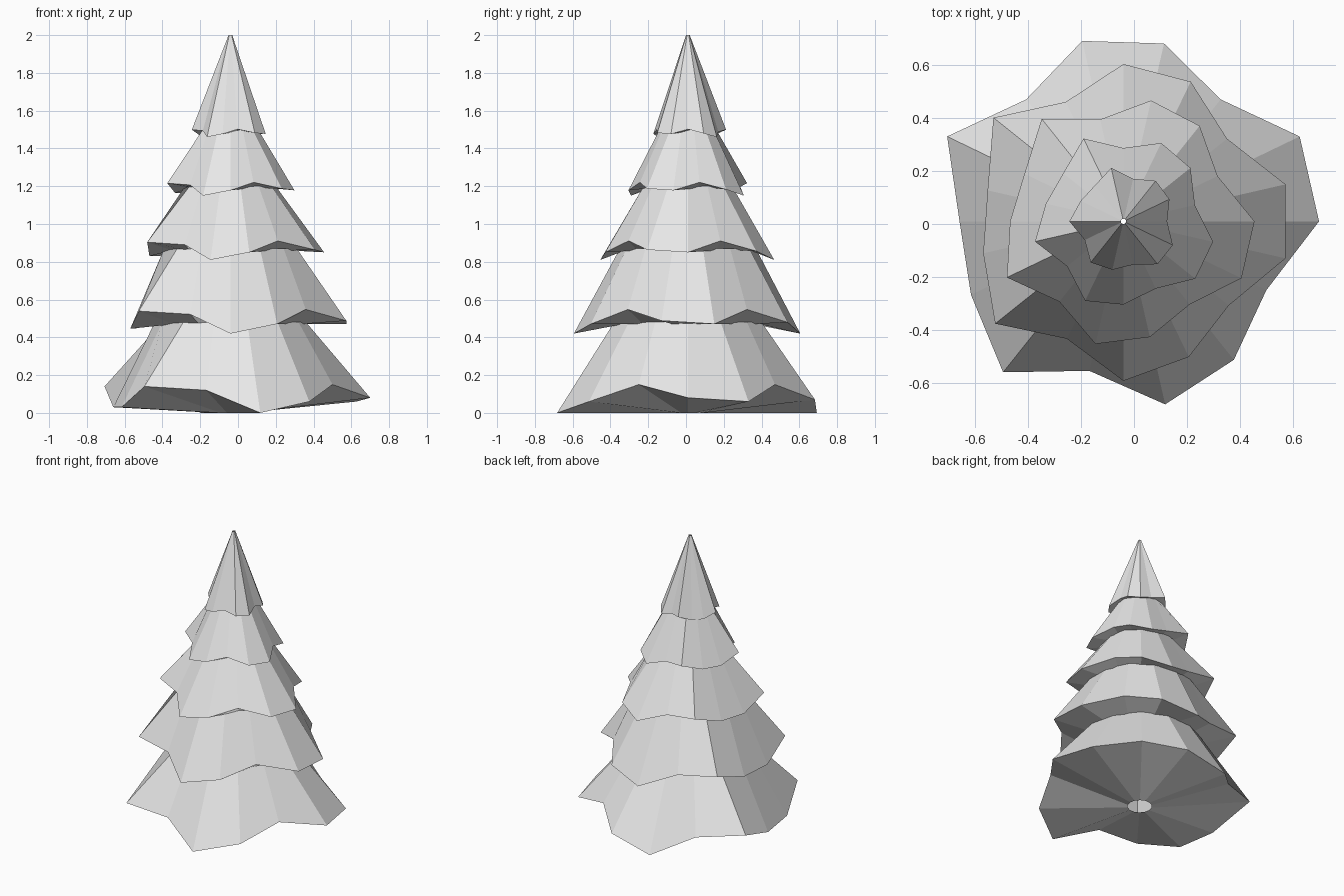
import bpy, bmesh
from math import cos, sin, tau
from mathutils import Vector

cube = bpy.data.objects.get("Cube")
if cube:
    bpy.data.objects.remove(cube)

# Single flat colour
foliage = bpy.data.materials.new("pale_grey")
foliage.use_nodes = True
colour = (0.8, 0.8, 0.8, 1)
foliage.diffuse_color = colour
foliage.node_tree.nodes["Principled BSDF"].inputs["Base Color"].default_value = colour

# Ragged hem shared by every tier: radius and height of each corner, clockwise from the back
hem = [(.7, 0), (.69, .07), (.59, .15), (.74, .06), (.74, .08), (.6, .15), (.67, .06),
       (.71, 0), (.58, .12), (.73, .14), (.64, .03), (.62, .03), (.74, .14), (.59, .1)]
step = tau / len(hem)
axis = Vector((-.04, .01, 0))


def place_ring(bm, corners, turn):
    """Add a ring of corners around the trunk axis, clockwise from above."""
    verts = []
    for index, (radius, height) in enumerate(corners):
        angle = tau / 4 - (index + turn) * step
        offset = Vector((radius * cos(angle), radius * sin(angle), height))
        verts.append(bm.verts.new(axis + offset))
    return verts


def join_rings(bm, inner, outer):
    """Bridge two rings with one flat face per side."""
    for index in range(len(inner)):
        previous = index - 1
        bm.faces.new((inner[previous], outer[previous], outer[index], inner[index]))


def make_tier(name, size, base, turn, underside, top):
    """Underside from its inner ring out to the hem, then sloping sides up to the top ring."""
    bm = bmesh.new()
    skirt = [(radius * size, base + height * size) for radius, height in hem]
    rings = [place_ring(bm, corners, turn)
             for corners in ([underside] * len(hem), skirt, [top] * len(hem))]
    for lower_ring, upper_ring in zip(rings, rings[1:]):
        join_rings(bm, lower_ring, upper_ring)
    mesh = bpy.data.meshes.new(name)
    bm.to_mesh(mesh)
    bm.free()
    mesh.materials.append(foliage)
    tier = bpy.data.objects.new(name, mesh)
    bpy.context.collection.objects.link(tier)


# Tiers from the ground up: name, size of the hem, base height, top ring (radius, height)
tiers = [
    ("bottom_tier", 1, 0, (.4, .48)),
    ("lower_tier", .85, .42, (.36, .87)),
    ("middle_tier", .67, .81, (.24, 1.2)),
    ("upper_tier", .47, 1.15, (.15, 1.5)),
    ("crown_tier", .28, 1.46, (.01, 2)),
]

# Each tier turns half a step further and tucks its underside into the tier below
underside = (.08, 0)
for level, (name, size, base, top) in enumerate(tiers):
    make_tier(name, size, base, level / 2 - .5, underside, top)
    radius, height = top
    underside = (radius - .02, height - .01)
